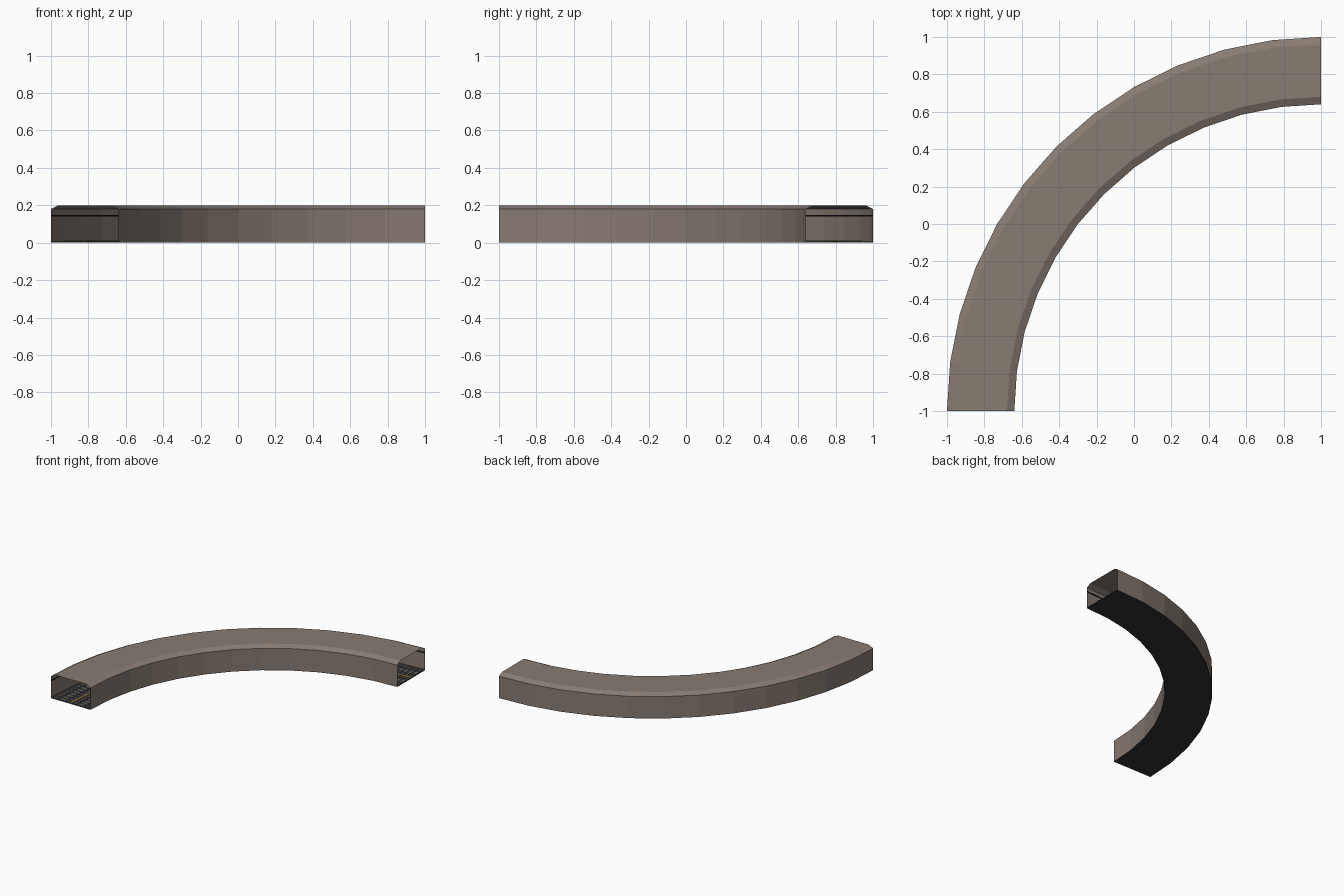
import bpy, bmesh, math

if "Cube" in bpy.data.objects:
    bpy.data.objects.remove(bpy.data.objects["Cube"])

SEG = 12                      # flat segments in the quarter bend
CX, CY = 1.0, -1.0            # centre of the bend
MID = 1.82                    # radius of the centre line


def material(name, rgb):
    m = bpy.data.materials.new(name)
    m.diffuse_color = (*rgb, 1)
    m.use_nodes = True
    m.node_tree.nodes["Principled BSDF"].inputs["Base Color"].default_value = m.diffuse_color
    return m


concrete = material("warm grey concrete", (0.245, 0.2, 0.17))
dark = material("dark track bed", (0.035, 0.033, 0.034))
black = material("black cable", (0.008, 0.008, 0.008))
steel = material("rail steel", (0.16, 0.155, 0.15))
yellow = material("yellow line", (0.5, 0.33, 0.04))


def point(r, a, z):
    return (CX - r * math.cos(a), CY + r * math.sin(a), z)


def sweep(name, profile, mat, closed=True):
    """Sweep an (r, z) profile round the quarter bend."""
    bm = bmesh.new()
    rings = [[bm.verts.new(point(r, math.pi / 2 * i / SEG, z)) for r, z in profile]
             for i in range(SEG + 1)]
    n = len(profile)
    for a, b in zip(rings, rings[1:]):
        for j in range(n if closed else n - 1):
            k = (j + 1) % n
            bm.faces.new((a[j], a[k], b[k], b[j]))
    if closed:
        bm.faces.new(rings[0])
        bm.faces.new(rings[-1])
        bmesh.ops.recalc_face_normals(bm, faces=bm.faces)
    return finish(name, bm, mat)


def finish(name, bm, mat):
    me = bpy.data.meshes.new(name)
    bm.to_mesh(me)
    bm.free()
    me.materials.append(mat)
    ob = bpy.data.objects.new(name, me)
    bpy.context.collection.objects.link(ob)
    return ob


def bar(name, r, z, w, h, mat):
    return sweep(name, [(r - w / 2, z), (r + w / 2, z),
                        (r + w / 2, z + h), (r - w / 2, z + h)], mat)


# Tunnel shell: thin walls and roof with chamfered shoulders
sweep("tunnel_shell", [(1.64, 0), (1.64, 0.18), (1.68, 0.2),
                       (1.96, 0.2), (2.0, 0.18), (2.0, 0)], concrete, closed=False)

# Floor slab
bar("track_bed", MID, 0, 0.358, 0.006, dark)

# Cables along both walls
for label, r in (("inner", 1.643), ("outer", 1.997)):
    bar(label + "_cable", r, 0.14, 0.004, 0.009, black)

# Two tracks with a yellow centre line
bar("centre_line", MID, 0.006, 0.012, 0.003, yellow)
for label, off in (("inner", -0.085), ("outer", 0.085)):
    for side, d in (("left", -0.035), ("right", 0.035)):
        bar(f"{label}_{side}_rail", MID + off + d, 0.007, 0.007, 0.006, steel)

# Sleepers, laid radially under each track
bm = bmesh.new()
for i in range(72):
    a = math.pi / 2 * (i + 0.5) / 72
    half = 0.006 / MID
    for off in (-0.085, 0.085):
        r0, r1 = MID + off - 0.055, MID + off + 0.055
        bm.faces.new([bm.verts.new(point(r, t, 0.0075)) for r, t in
                      ((r0, a - half), (r0, a + half), (r1, a + half), (r1, a - half))])
bmesh.ops.recalc_face_normals(bm, faces=bm.faces)
finish("sleepers", bm, steel)
